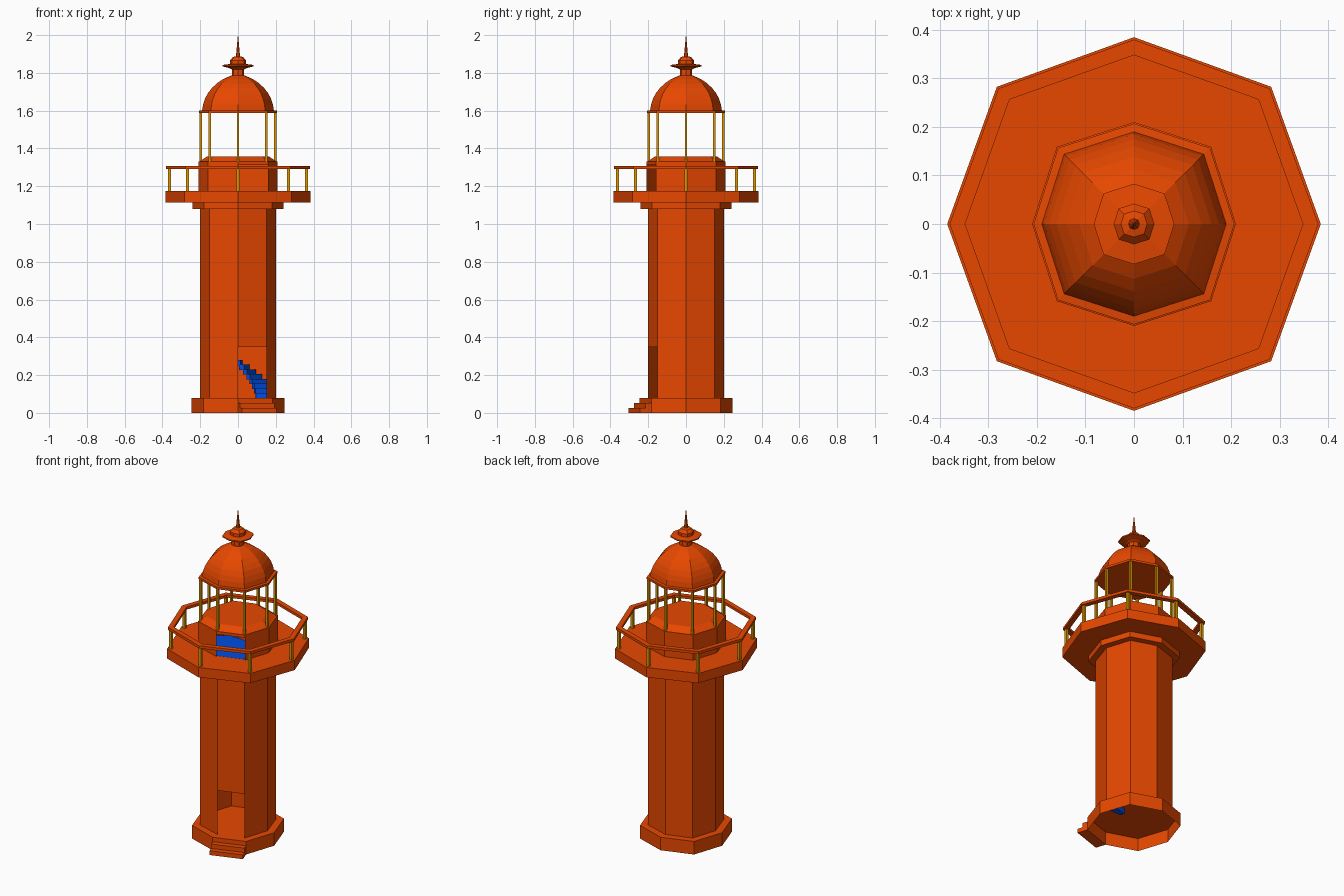
import bpy, bmesh, math
from mathutils import Vector

if "Cube" in bpy.data.objects:
    bpy.data.objects.remove(bpy.data.objects["Cube"])


def mat(name, rgb):
    m = bpy.data.materials.new(name)
    m.diffuse_color = (*rgb, 1)
    m.use_nodes = True
    m.node_tree.nodes["Principled BSDF"].inputs["Base Color"].default_value = m.diffuse_color
    return m


ORANGE = mat("burnt orange", (0.80, 0.064, 0.0))
OCHRE = mat("ochre metal", (0.72, 0.30, 0.0))
BLUE = mat("stair blue", (0.0, 0.075, 0.75))


def corner(r, i):
    """Corner i of the slightly squared octagon with axis radius r."""
    a = i * math.pi / 4
    if i % 2 == 0:
        return r * math.cos(a), r * math.sin(a)
    d = r * math.sqrt(0.5) + min(0.0105, 0.05 * r)
    return math.copysign(d, math.cos(a)), math.copysign(d, math.sin(a))


def finish(name, bm, material):
    me = bpy.data.meshes.new(name)
    bm.to_mesh(me)
    bm.free()
    me.materials.append(material)
    ob = bpy.data.objects.new(name, me)
    bpy.context.collection.objects.link(ob)
    return ob


def octagon(name, profile, closed=False, cap_low=False, cap_top=False, door_band=None):
    """Octagonal lathe of (radius, z) points; door_band omits the door-side face."""
    bm = bmesh.new()
    rings = [[bm.verts.new((*corner(r, i), z)) for i in range(8)] for r, z in profile]
    n = len(rings)
    for b in range(n if closed else n - 1):
        lo, hi = rings[b], rings[(b + 1) % n]
        for i in range(8):
            if b == door_band and i == 6:
                continue
            j = (i + 1) % 8
            bm.faces.new((lo[i], lo[j], hi[j], hi[i]))
    if cap_low:
        bm.faces.new(rings[0][::-1])
    if cap_top:
        bm.faces.new(rings[-1])
    return finish(name, bm, ORANGE)


def extrude_poly(bm, pts, z0, z1):
    lo = [bm.verts.new((x, y, z0)) for x, y in pts]
    hi = [bm.verts.new((x, y, z1)) for x, y in pts]
    n = len(pts)
    bm.faces.new(lo[::-1])
    bm.faces.new(hi)
    for i in range(n):
        j = (i + 1) % n
        bm.faces.new((lo[i], lo[j], hi[j], hi[i]))


def posts(name, r, half, z0, z1):
    """Eight square posts, one at each octagon corner."""
    bm = bmesh.new()
    for i in range(8):
        x, y = corner(r, i)
        extrude_poly(bm, [(x - half, y - half), (x + half, y - half),
                          (x + half, y + half), (x - half, y + half)], z0, z1)
    finish(name, bm, OCHRE)


# Base (open underneath), hollow shaft with doorway, cornice
octagon("base", [(0.245, 0), (0.245, 0.08)], cap_top=True)
octagon("shaft", [(0.2, 0.08), (0.2, 0.35), (0.2, 1.175)], door_band=0)
octagon("cornice", [(0.2, 1.08), (0.24, 1.08), (0.24, 1.115), (0.2, 1.115)], closed=True)

# Gallery with railing
octagon("gallery_floor", [(0.2, 1.115), (0.385, 1.115), (0.385, 1.175), (0.2, 1.175)], closed=True)
octagon("gallery_rail", [(0.348, 1.29), (0.38, 1.29), (0.38, 1.306), (0.348, 1.306)], closed=True)
posts("gallery_posts", 0.362, 0.008, 1.175, 1.29)

# Upper room with doorway, open lantern
octagon("upper_room", [(0.21, 1.175), (0.21, 1.312), (0.21, 1.33), (0.203, 1.332), (0.165, 1.357)],
        cap_top=True, door_band=0)
posts("lantern_posts", 0.197, 0.0065, 1.33, 1.59)

# Dome roof and finial
octagon("dome", [(0.207, 1.587), (0.207, 1.6), (0.19, 1.602), (0.185, 1.633), (0.175, 1.663),
                 (0.16, 1.692), (0.139, 1.719), (0.113, 1.744), (0.08, 1.766), (0.04, 1.785)],
        cap_low=True, cap_top=True)
octagon("finial", [(0.033, 1.78), (0.033, 1.818), (0.045, 1.825), (0.083, 1.835), (0.083, 1.842),
                   (0.042, 1.847), (0.042, 1.866), (0.027, 1.884), (0.011, 1.888), (0.001, 1.995)],
        cap_low=True, cap_top=True)

# Two entrance steps in front of the doorway side of the base
p, q = Vector(corner(0.245, 6)), Vector(corner(0.245, 7))
t = (q - p).normalized()
out = Vector((t.y, -t.x))
bm = bmesh.new()
for depth, z0, z1 in ((0.064, 0, 0.026), (0.032, 0.026, 0.053)):
    extrude_poly(bm, [p, p + out * depth, q + out * depth, q], z0, z1)
finish("entrance_steps", bm, ORANGE)

# Spiral stair inside the tower, the first tread sunk through the floor
bm = bmesh.new()
COUNT, TURN, RISE = 43, math.radians(11.8), 0.025
for k in range(COUNT):
    a, b = k * TURN, (k + 1.3) * TURN
    pts = [(r * math.cos(s), r * math.sin(s))
           for r, s in ((0.095, a), (0.186, a), (0.186, b), (0.095, b))]
    z = 0.077 + k * RISE
    extrude_poly(bm, pts, z if k else 0.045, z + 0.028)
finish("spiral_stair", bm, BLUE)

# Landing at the top of the stair, leaving the stairwell open at the back
bm = bmesh.new()
well = [(-0.1, 0.06), (0.13, 0.06)]
rim = [corner(0.197, i) for i in (4, 5, 6, 7, 8)]
extrude_poly(bm, well[:1] + rim + well[1:], 1.155, 1.174)
finish("stair_landing", bm, BLUE)
